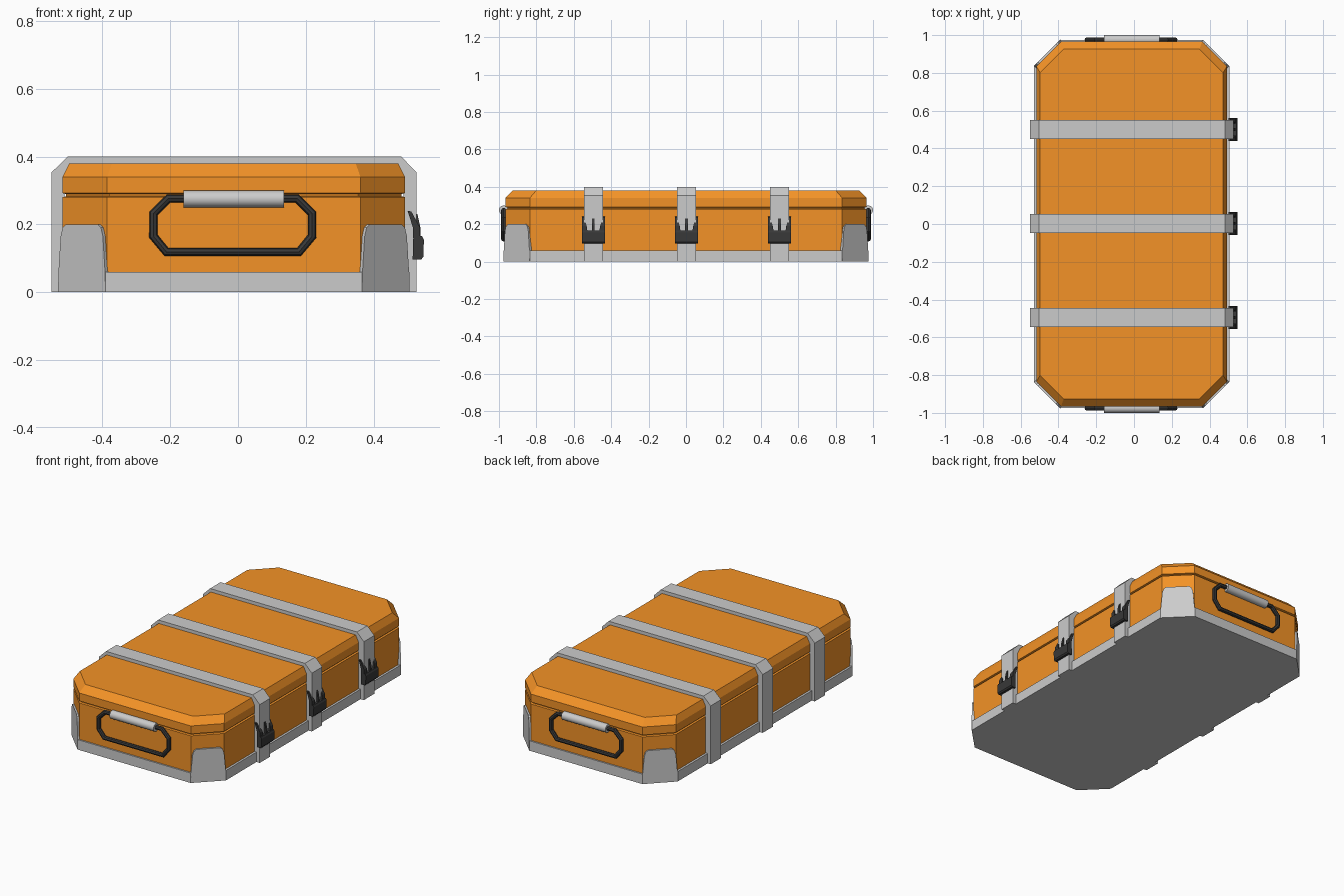
import bpy, bmesh
from math import pi
from mathutils import Vector

if "Cube" in bpy.data.objects:
    bpy.data.objects.remove(bpy.data.objects["Cube"])

CX = -0.0125  # centre line of the case in x


def material(name, rgb):
    m = bpy.data.materials.new(name)
    m.diffuse_color = (*rgb, 1)
    m.use_nodes = True
    m.node_tree.nodes["Principled BSDF"].inputs["Base Color"].default_value = m.diffuse_color
    return m


ORANGE = material("orange_shell", (0.9, 0.29, 0.02))
DARK = material("dark_plastic", (0.04, 0.04, 0.04))


def loft(name, rings, mat=None):
    """Skin a stack of equal-length rings and cap both ends."""
    bm = bmesh.new()
    loops = [[bm.verts.new(p) for p in ring] for ring in rings]
    n = len(loops[0])
    for a, b in zip(loops, loops[1:]):
        for i in range(n):
            j = (i + 1) % n
            bm.faces.new((a[i], a[j], b[j], b[i]))
    bm.faces.new(loops[0][::-1])
    bm.faces.new(loops[-1])
    bmesh.ops.recalc_face_normals(bm, faces=bm.faces)
    me = bpy.data.meshes.new(name)
    bm.to_mesh(me)
    bm.free()
    ob = bpy.data.objects.new(name, me)
    bpy.context.collection.objects.link(ob)
    if mat:
        me.materials.append(mat)
    return ob


def octagon(hx, hy, c, z):
    pts = [(hx, hy - c), (hx - c, hy), (c - hx, hy), (-hx, hy - c),
           (-hx, c - hy), (c - hx, -hy), (hx - c, -hy), (hx, c - hy)]
    return [(x + CX, y, z) for x, y in pts]


def slab_y(name, profile, y0, y1, mat=None):
    """Extrude an xz profile along y."""
    return loft(name, [[(x, y, z) for x, z in profile] for y in (y0, y1)], mat)


# Base tray
loft("base_tray", [octagon(0.5175, 0.975, 0.14, z) for z in (0, 0.06)])

# Orange shell with seam groove and bevelled lid
loft("case_shell", [octagon(hx, hy, c, z) for hx, hy, c, z in (
    (0.5045, 0.966, 0.131, 0.03), (0.5045, 0.966, 0.131, 0.28),
    (0.494, 0.9555, 0.127, 0.283), (0.494, 0.9555, 0.127, 0.289),
    (0.5045, 0.966, 0.131, 0.292), (0.5045, 0.966, 0.131, 0.34),
    (0.4845, 0.926, 0.125, 0.38))], ORANGE)

# Corner guards on the four diagonal faces
GUARD = [(-0.099, 0), (0.099, 0), (0.097, 0.06), (0.088, 0.165), (0.08, 0.19),
         (0.066, 0.2), (-0.066, 0.2), (-0.08, 0.19), (-0.088, 0.165), (-0.097, 0.06)]
for sx, side in ((-1, "left"), (1, "right")):
    for sy, end in ((-1, "front"), (1, "back")):
        out = Vector((sx, sy, 0)).normalized()
        along = Vector((-sy, sx, 0)).normalized()
        mid = Vector((CX + sx * 0.4475, sy * 0.905, 0))
        rings = [[mid + out * d + along * u + Vector((0, 0, z)) for u, z in GUARD]
                 for d in (-0.02, 0.001)]
        loft(f"corner_guard_{end}_{side}", rings)

# Straps and buckles
STRAP = [(-0.55, 0), (-0.55, 0.353), (-0.502, 0.4), (0.481, 0.4), (0.527, 0.353), (0.527, 0),
         (0.488, 0), (0.488, 0.335), (0.465, 0.37), (-0.488, 0.37), (-0.511, 0.335), (-0.511, 0)]
SIDE_PRONG = [(0.5, 0.24), (0.511, 0.238), (0.537, 0.19), (0.537, 0.15), (0.517, 0.15), (0.516, 0.19)]
MID_PRONG = [(0.52, 0.23), (0.529, 0.23), (0.538, 0.19), (0.538, 0.15), (0.52, 0.15)]
BLOCK = [(0.515, 0.097), (0.541, 0.097), (0.547, 0.105), (0.548, 0.155), (0.543, 0.165), (0.517, 0.165)]
for k, y in enumerate((-0.495, 0.0025, 0.5), 1):
    slab_y(f"strap_{k}", STRAP, y - 0.05, y + 0.05)
    slab_y(f"buckle_block_{k}", BLOCK, y - 0.061, y + 0.061, DARK)
    slab_y(f"buckle_mid_prong_{k}", MID_PRONG, y - 0.007, y + 0.007, DARK)
    for s, side in ((-1, "front"), (1, "back")):
        # outer edge straight, inner edge widening towards the block
        inner = [0.05, 0.05, 0.036, 0.03, 0.03, 0.036]
        rings = [[(x, y + s * 0.061, z) for x, z in SIDE_PRONG],
                 [(x, y + s * w, z) for (x, z), w in zip(SIDE_PRONG, inner)]]
        loft(f"buckle_{side}_prong_{k}", rings, DARK)

# Carry handles at both ends: bent tube loop and thicker grip
HALF = [(0.19, 0.276), (0.234, 0.232), (0.234, 0.165), (0.196, 0.119)]
LOOP = HALF + [(-x, z) for x, z in reversed(HALF)]
for s, end in ((-1, "front"), (1, "back")):
    cu = bpy.data.curves.new(f"handle_loop_{end}", "CURVE")
    cu.dimensions = "3D"
    cu.bevel_depth = 0.013
    cu.bevel_resolution = 2
    sp = cu.splines.new("POLY")
    sp.points.add(len(LOOP) - 1)
    for p, (x, z) in zip(sp.points, LOOP):
        p.co = (x + CX - 0.003, s * 0.975, z, 1)
    sp.use_cyclic_u = True
    sp.use_smooth = False
    cu.materials.append(DARK)
    bpy.context.collection.objects.link(bpy.data.objects.new(cu.name, cu))

    bpy.ops.mesh.primitive_cylinder_add(vertices=16, radius=0.025, depth=0.295,
                                        location=(CX, s * 0.975, 0.275), rotation=(0, pi / 2, 0))
    grip = bpy.context.object
    grip.name = f"handle_grip_{end}"
    bpy.ops.object.shade_smooth_by_angle()
